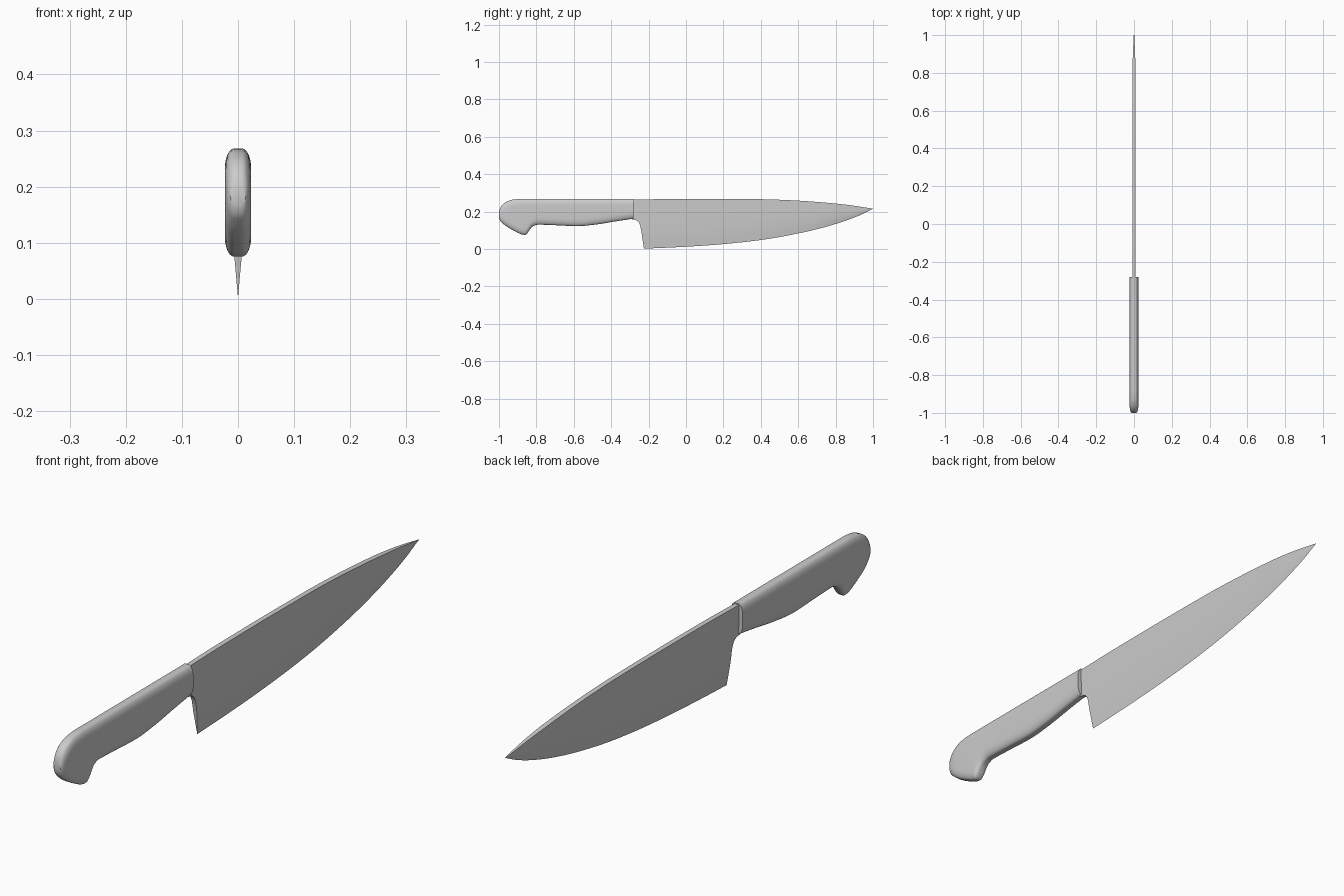
import bpy, bmesh, math

if "Cube" in bpy.data.objects:
    bpy.data.objects.remove(bpy.data.objects["Cube"])


def curve(points, y):
    """Smooth monotone interpolation through (y, value) points."""
    n = len(points)
    slopes = [(points[i + 1][1] - points[i][1]) / (points[i + 1][0] - points[i][0])
              for i in range(n - 1)]

    def tangent(i):
        if i == 0 or i == n - 1:
            return slopes[0] if i == 0 else slopes[-1]
        a, b = slopes[i - 1], slopes[i]
        return 0 if a * b <= 0 else 2 * a * b / (a + b)

    y = min(max(y, points[0][0]), points[-1][0])
    i = max(k for k in range(n - 1) if points[k][0] <= y)
    h = points[i + 1][0] - points[i][0]
    t = (y - points[i][0]) / h
    return (points[i][1] * (2 * t**3 - 3 * t**2 + 1) + tangent(i) * h * (t**3 - 2 * t**2 + t)
            + points[i + 1][1] * (3 * t**2 - 2 * t**3) + tangent(i + 1) * h * (t**3 - t**2))


def loft(name, sections):
    """Skin closed sections of equal size and cap both ends."""
    bm = bmesh.new()
    rings = [[bm.verts.new(p) for p in s] for s in sections]
    n = len(rings[0])
    for a, b in zip(rings, rings[1:]):
        for i in range(n):
            j = (i + 1) % n
            bm.faces.new((a[i], a[j], b[j], b[i]))
    bm.faces.new(rings[0])
    bm.faces.new(rings[-1])
    bmesh.ops.remove_doubles(bm, verts=bm.verts, dist=0.00002)
    bmesh.ops.recalc_face_normals(bm, faces=bm.faces)
    mesh = bpy.data.meshes.new(name)
    bm.to_mesh(mesh)
    bm.free()
    obj = bpy.data.objects.new(name, mesh)
    bpy.context.collection.objects.link(obj)
    bpy.ops.object.select_all(action='DESELECT')
    bpy.context.view_layer.objects.active = obj
    obj.select_set(True)
    bpy.ops.object.shade_smooth_by_angle(angle=math.radians(35))
    return obj


# Blade: convex wedge under a flat spine, with a curved heel notch
spine = [(-0.29, 0.263), (-0.1, 0.267), (0.1, 0.268), (0.4, 0.266), (0.55, 0.261),
         (0.72, 0.25), (0.87, 0.235), (1.0, 0.215)]
edge = [(-0.3, 0.0), (-0.225, 0.002), (0, 0.012), (0.2, 0.026), (0.4, 0.048), (0.6, 0.083),
        (0.75, 0.119), (0.87, 0.157), (0.94, 0.185), (1.0, 0.2149)]
heel = [(-0.29, 0.158), (-0.27, 0.155), (-0.255, 0.145), (-0.246, 0.128),
        (-0.241, 0.105), (-0.225, 0.002)]


def blade_width(f):
    return 0.007 * f / 0.3 if f < 0.3 else 0.007 + 0.002 * (f - 0.3) / 0.7


def blade_section(y):
    top, cut = curve(spine, y), curve(edge, y)
    low = curve(heel, y) if y < -0.225 else cut
    taper = 1 if y < 0.8 else max(0.05, (1 - y) / 0.2) ** 0.6
    side = []
    for f in (0, 0.15, 0.3, 0.65, 1):
        z = low + (top - low) * f
        side.append((taper * blade_width((z - cut) / (top - cut)), y, z))
    return side + [(-x, y, z) for x, y, z in reversed(side)]


blade_y = [-0.29 + 0.065 * i / 16 for i in range(16)] + [-0.225 + 1.225 * i / 48 for i in range(49)]
loft("blade", [blade_section(y) for y in blade_y])

# Handle: rounded grip with a hooked butt
handle_top = [(-1, 0.195), (-0.995, 0.217), (-0.98, 0.238), (-0.96, 0.252), (-0.93, 0.263),
              (-0.88, 0.268), (-0.28, 0.268)]
handle_bottom = [(-1, 0.168), (-0.995, 0.152), (-0.98, 0.137), (-0.96, 0.121), (-0.91, 0.092),
                 (-0.875, 0.077), (-0.86, 0.075), (-0.847, 0.086), (-0.835, 0.104),
                 (-0.82, 0.12), (-0.79, 0.13), (-0.7, 0.127), (-0.58, 0.122),
                 (-0.48, 0.131), (-0.38, 0.147), (-0.28, 0.162)]
handle_width = [(-1, 0.013), (-0.995, 0.0175), (-0.98, 0.0215), (-0.955, 0.0235), (-0.28, 0.0235)]


def handle_section(y):
    top, low, w = (curve(c, y) for c in (handle_top, handle_bottom, handle_width))
    rx, rz = w * 0.7, min(0.036, (top - low) * 0.45)
    ring = []
    for q, (sx, sz) in enumerate(((1, 1), (-1, 1), (-1, -1), (1, -1))):
        for k in range(7):
            a = math.pi / 2 * (q + k / 6)
            z = top - rz if sz > 0 else low + rz
            ring.append((sx * (w - rx) + rx * math.cos(a), y, z + rz * math.sin(a)))
    return ring


handle_y = ([-1, -0.9985, -0.995, -0.988] + [-0.98 + 0.2 * i / 36 for i in range(36)]
            + [-0.78 + 0.5 * i / 24 for i in range(25)])
loft("handle", [handle_section(y) for y in handle_y])
